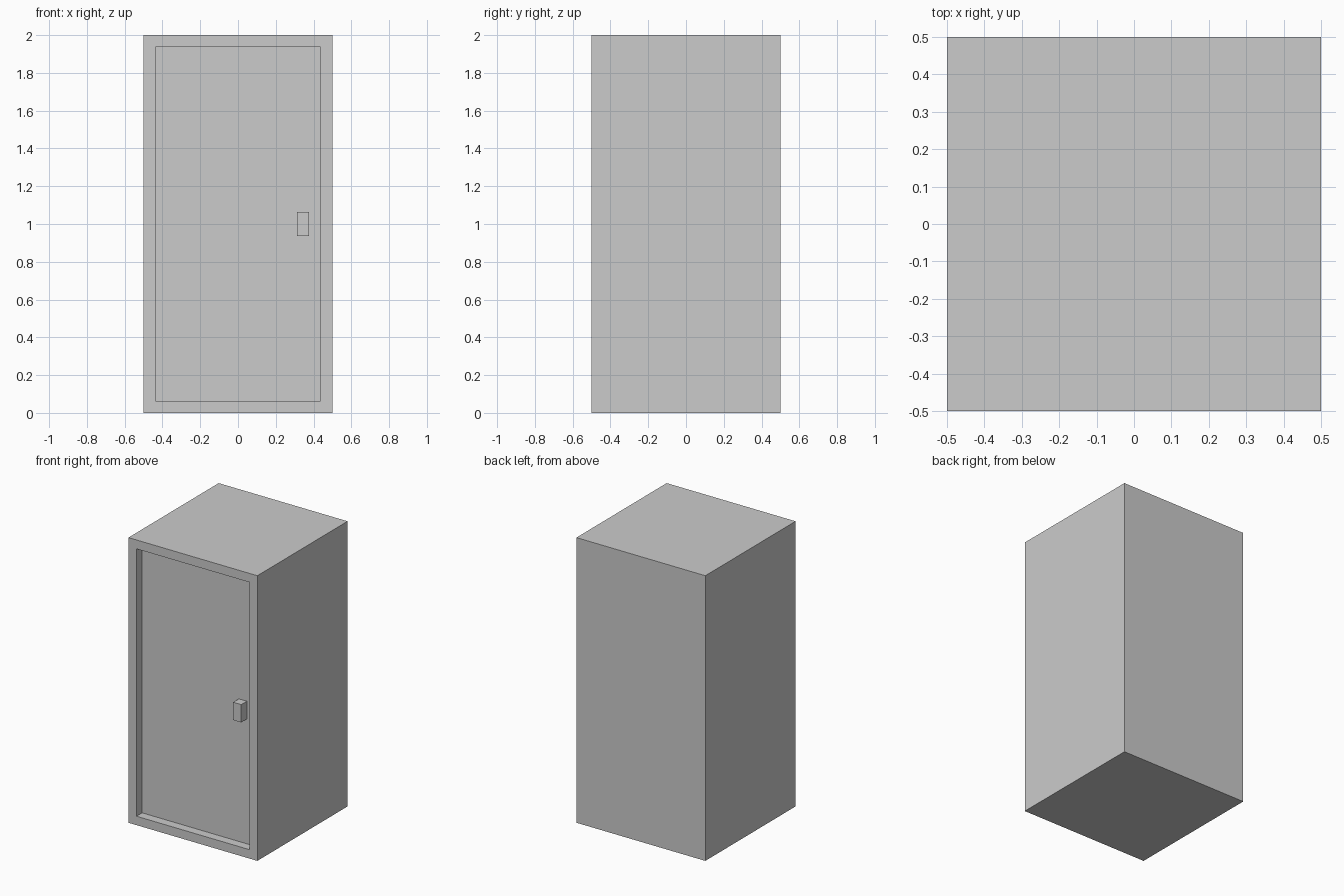
import bpy
import bmesh
from mathutils import Matrix, Vector

if "Cube" in bpy.data.objects:
    bpy.data.objects.remove(bpy.data.objects["Cube"])

U = 1 / 16  # frame width, recess depth and handle module


def finish(name, bm):
    bmesh.ops.recalc_face_normals(bm, faces=bm.faces)
    mesh = bpy.data.meshes.new(name)
    bm.to_mesh(mesh)
    bm.free()
    obj = bpy.data.objects.new(name, mesh)
    bpy.context.collection.objects.link(obj)
    return obj


def box(lo, hi):
    lo, hi = Vector(lo), Vector(hi)
    bm = bmesh.new()
    bmesh.ops.create_cube(bm, size=1, matrix=Matrix.Translation((lo + hi) / 2)
                          @ Matrix.Diagonal((*(hi - lo), 1)))
    bm.normal_update()
    return bm


# Cabinet with a door panel sunk into its front face
bm = box((-0.5, -0.5, 0), (0.5, 0.5, 2))
front = min(bm.faces, key=lambda f: f.calc_center_median().y)
bmesh.ops.inset_region(bm, faces=[front], thickness=U, use_even_offset=True)
door = bmesh.ops.extrude_discrete_faces(bm, faces=[front])["faces"][0]
bmesh.ops.translate(bm, verts=door.verts, vec=(0, U, 0))
finish("cabinet", bm)

# Door handle, flush with the frame
finish("door_handle", box((5 * U, -0.5, 15 * U), (6 * U, -0.5 + U, 17 * U)))
